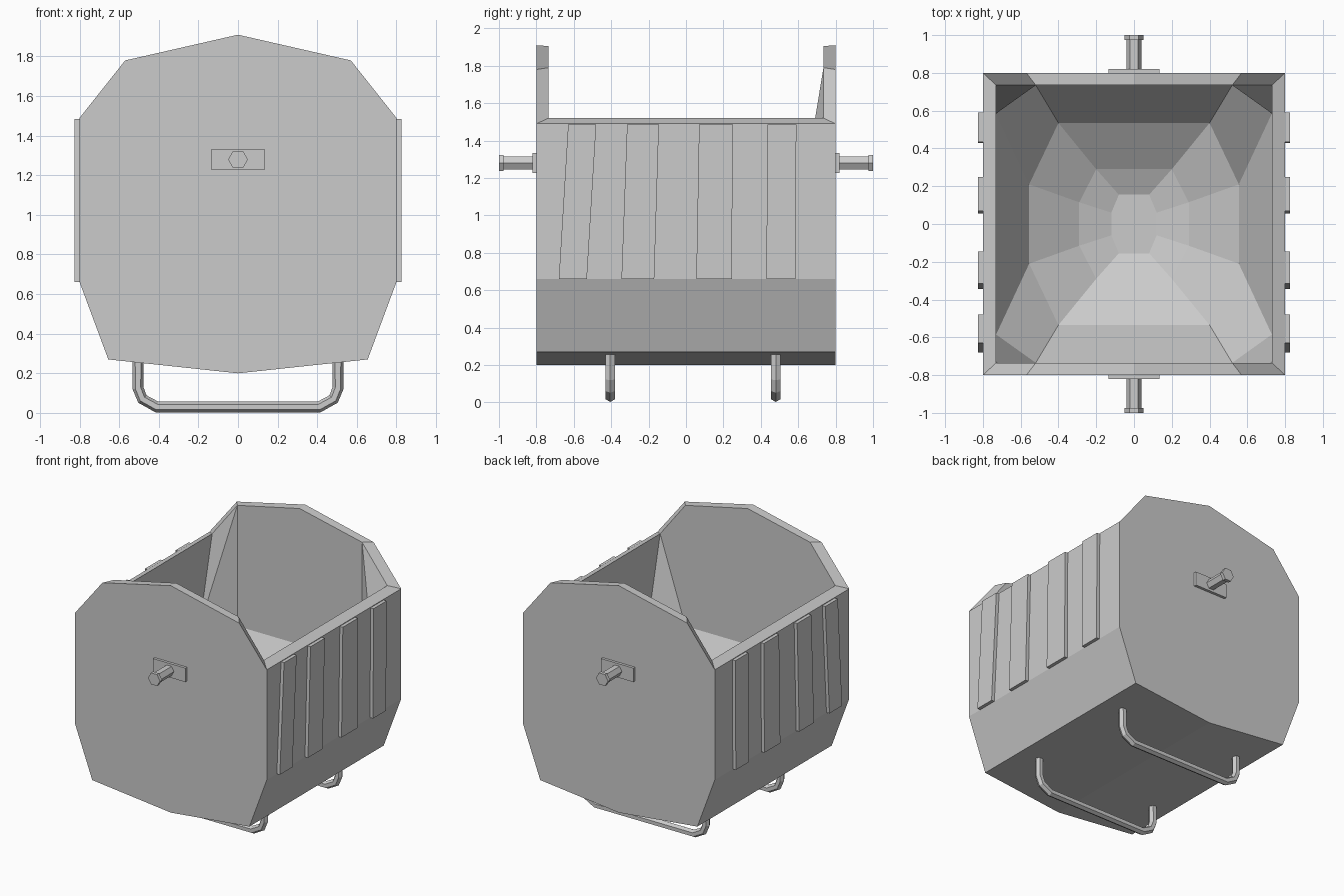
import bpy, bmesh
from math import pi
from mathutils import Matrix

if "Cube" in bpy.data.objects:
    bpy.data.objects.remove(bpy.data.objects["Cube"])


def finish(name, bm):
    bmesh.ops.recalc_face_normals(bm, faces=bm.faces)
    mesh = bpy.data.meshes.new(name)
    bm.to_mesh(mesh)
    bm.free()
    obj = bpy.data.objects.new(name, mesh)
    bpy.context.collection.objects.link(obj)
    return obj


def bridge(bm, a, b):
    n = len(a)
    for i in range(n):
        j = (i + 1) % n
        bm.faces.new((a[i], a[j], b[j], b[i]))


# Hollow bucket: outer shell, raised ends, faceted inner bowl
bm = bmesh.new()
V = bm.verts.new
low = [(0.8, 0.66), (0.655, 0.27), (0, 0.2), (-0.655, 0.27), (-0.8, 0.66)]
top_out = [(-0.8, 1.49), (-0.57, 1.78), (0, 1.91), (0.57, 1.78), (0.8, 1.49)]
top_in = [(-0.73, 1.52), (-0.52, 1.79), (0, 1.905), (0.52, 1.79), (0.73, 1.52)]
out, base, inn = {}, {}, {}
for s in (-1, 1):
    out[s] = [V((x, 0.8 * s, z)) for x, z in top_out]
    base[s] = [V((x, 0.8 * s, z)) for x, z in low]
    inn[s] = [V((x, 0.735 * s, z)) for x, z in top_in]
    bm.faces.new(out[s] + base[s])
strip = {s: [out[s][4]] + base[s] + [out[s][0]] for s in (-1, 1)}
for i in range(6):
    bm.faces.new((strip[-1][i], strip[-1][i + 1], strip[1][i + 1], strip[1][i]))
bridge(bm, out[-1] + out[1][::-1], inn[-1] + inn[1][::-1])


def octagon(ax, ay, bx, by, z):
    pts = [(-ax, -ay), (ax, -ay), (bx, -by), (bx, by),
           (ax, ay), (-ax, ay), (-bx, by), (-bx, -by)]
    return [V((x, y, z)) for x, y in pts]


rings = [octagon(0.52, 0.735, 0.73, 0.585, 0.88),
         octagon(0.4, 0.535, 0.555, 0.21, 0.55),
         octagon(0.2, 0.29, 0.29, 0.115, 0.38),
         octagon(0.08, 0.155, 0.12, 0.06, 0.32)]
r = rings[0]
f, k = inn[-1], inn[1]
bm.faces.new((f[1], f[2], f[3], r[1], r[0]))
bm.faces.new((k[1], k[2], k[3], r[4], r[5]))
bm.faces.new((f[4], k[4], r[3], r[2]))
bm.faces.new((f[0], k[0], r[6], r[7]))
# Corner facets, folded differently at front and back
for hi, rim, lo, side in ((f[3], f[4], r[1], r[2]), (f[1], f[0], r[0], r[7])):
    bm.faces.new((hi, rim, lo))
    bm.faces.new((rim, side, lo))
for hi, rim, lo, side in ((k[3], k[4], r[4], r[3]), (k[1], k[0], r[5], r[6])):
    bm.faces.new((hi, rim, side))
    bm.faces.new((hi, side, lo))
for a, b in zip(rings, rings[1:]):
    bridge(bm, a, b)
bm.faces.new(rings[-1])
finish("bucket_body", bm)

# Side slats: bottom y range, top y range, mirrored to both sides
slats = [(-0.68, -0.53, -0.63, -0.48), (-0.345, -0.17, -0.315, -0.145),
         (0.055, 0.245, 0.07, 0.25), (0.43, 0.585, 0.435, 0.59)]
for n, (b0, b1, t0, t1) in enumerate(slats):
    bm = bmesh.new()
    loops = [[bm.verts.new((x, y, z)) for y, z in
              ((b0, 0.66), (b1, 0.66), (t1, 1.485), (t0, 1.485))]
             for x in (0.79, 0.825)]
    bridge(bm, *loops)
    bm.faces.new(loops[0])
    bm.faces.new(loops[1])
    obj = finish(f"side_slat_{n + 1}", bm)
    mod = obj.modifiers.new("mirror", 'MIRROR')
    mod.use_axis = (True, False, False)

# Pivot pins: plate, hexagonal rod, hexagonal head
def hex_rod(bm, radius, y0, y1):
    m = (Matrix.Translation((0, (y0 + y1) / 2, 1.28))
         @ Matrix.Rotation(pi / 2, 4, 'X') @ Matrix.Rotation(pi / 6, 4, 'Z'))
    # turn so that two corners point sideways
    res = bmesh.ops.create_cone(bm, cap_ends=True, segments=6, radius1=radius,
                                radius2=radius, depth=abs(y1 - y0), matrix=m)
    if max(v.co.x for v in res["verts"]) < radius * 0.95:
        bmesh.ops.rotate(bm, verts=res["verts"], cent=(0, 0, 1.28),
                         matrix=Matrix.Rotation(pi / 6, 3, 'Y'))


for name, s in (("front", -1), ("back", 1)):
    bm = bmesh.new()
    bmesh.ops.create_cube(bm, size=1, matrix=Matrix.Translation((0, 0.805 * s, 1.28))
                          @ Matrix.Diagonal((0.27, 0.03, 0.105, 1)))
    finish(f"{name}_pin_plate", bm)
    bm = bmesh.new()
    hex_rod(bm, 0.04, 0.79 * s, 0.98 * s)
    hex_rod(bm, 0.05, 0.975 * s, 1.0 * s)
    finish(f"{name}_pivot_pin", bm)

# Bent tube legs
half = [(0.505, 0.262), (0.505, 0.125), (0.483, 0.07), (0.41, 0.03)]
path = half + [(-x, z) for x, z in half[::-1]]
for name, y in (("front_leg", -0.405), ("back_leg", 0.48)):
    cu = bpy.data.curves.new(name, 'CURVE')
    cu.dimensions = '3D'
    sp = cu.splines.new('POLY')
    sp.points.add(len(path) - 1)
    for p, (x, z) in zip(sp.points, path):
        p.co = (x, y, z, 1)
    cu.bevel_depth = 0.028
    cu.bevel_resolution = 1
    cu.use_fill_caps = True
    sp.use_smooth = False
    bpy.context.collection.objects.link(bpy.data.objects.new(name, cu))
